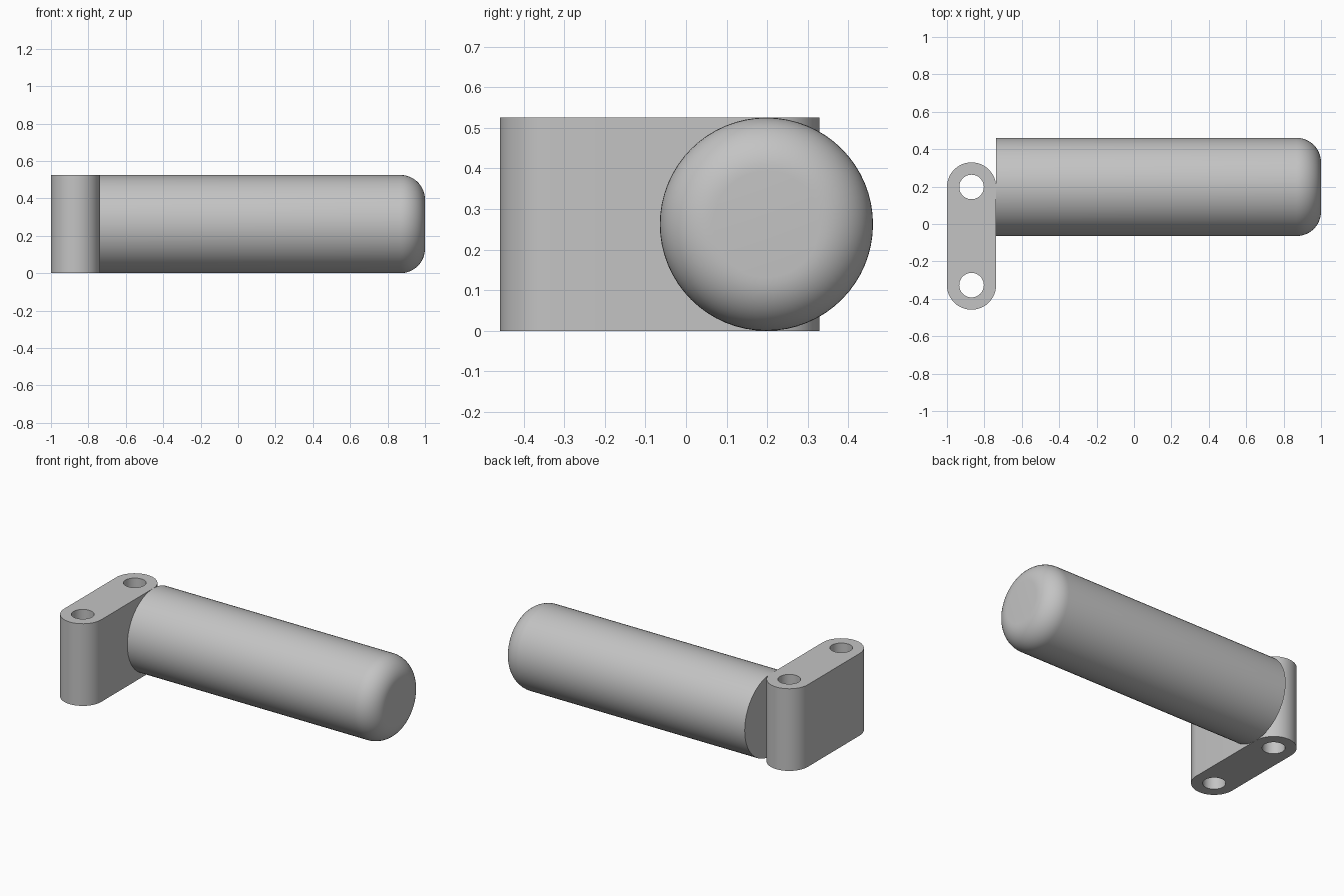
import bpy, bmesh, math
from mathutils import Vector, Matrix

cube = bpy.data.objects.get("Cube")
if cube:
    bpy.data.objects.remove(cube, do_unlink=True)

HEIGHT = 0.525
R = HEIGHT / 2               # handle radius
END_R = R / 2                # bracket end and handle fillet radius
HOLE_R = END_R / 2
PLATE_X = -1 + END_R
HOLES_Y = (-0.327, 0.198)
GRIP_Y = HOLES_Y[1]

grey = bpy.data.materials.new("light_grey")
grey.use_nodes = True
colour = (0.55, 0.55, 0.55, 1)
grey.diffuse_color = colour
grey.node_tree.nodes["Principled BSDF"].inputs["Base Color"].default_value = colour


def make_object(name, bm):
    bmesh.ops.recalc_face_normals(bm, faces=bm.faces[:])
    mesh = bpy.data.meshes.new(name)
    bm.to_mesh(mesh)
    bm.free()
    mesh.materials.append(grey)
    obj = bpy.data.objects.new(name, mesh)
    bpy.context.collection.objects.link(obj)
    return obj


def activate(obj):
    bpy.ops.object.select_all(action='DESELECT')
    obj.select_set(True)
    bpy.context.view_layer.objects.active = obj


def smooth(obj):
    activate(obj)
    bpy.ops.object.shade_smooth_by_angle(angle=math.radians(30))


# Bracket: a round-ended slab
bm = bmesh.new()
steps = 24
outline = []
for y, start in ((HOLES_Y[1], 0), (HOLES_Y[0], math.pi)):
    for i in range(steps + 1):
        a = start + math.pi * i / steps
        outline.append(bm.verts.new((PLATE_X + END_R * math.cos(a), y + END_R * math.sin(a), 0)))
base = bm.faces.new(outline)
top = bmesh.ops.extrude_face_region(bm, geom=[base])["geom"]
bmesh.ops.translate(bm, vec=(0, 0, HEIGHT), verts=[v for v in top if isinstance(v, bmesh.types.BMVert)])
bracket = make_object("bracket", bm)

# Two bolt holes through the bracket
bm = bmesh.new()
for y in HOLES_Y:
    bmesh.ops.create_cone(bm, cap_ends=True, segments=40, radius1=HOLE_R, radius2=HOLE_R,
                          depth=HEIGHT * 2, matrix=Matrix.Translation((PLATE_X, y, R)))
cutter = make_object("hole_cutter", bm)
cutter.hide_render = True
cut = bracket.modifiers.new("bolt_holes", 'BOOLEAN')
cut.operation = 'DIFFERENCE'
cut.solver = 'EXACT'
cut.object = cutter
activate(bracket)
bpy.ops.object.modifier_apply(modifier=cut.name)
bpy.data.objects.remove(cutter, do_unlink=True)
smooth(bracket)

# Handle: a turned bar with a rounded free end
bm = bmesh.new()
profile = [(PLATE_X + END_R, R)]
for i in range(13):
    a = math.pi / 2 * (1 - i / 12)
    profile.append((1 - END_R + END_R * math.cos(a), R - END_R + END_R * math.sin(a)))
verts = [bm.verts.new((x, GRIP_Y, R + r)) for x, r in profile]
edges = [bm.edges.new(pair) for pair in zip(verts, verts[1:])]
bmesh.ops.spin(bm, geom=verts + edges, cent=Vector((0, GRIP_Y, R)), axis=(1, 0, 0),
               angle=math.tau, steps=64)
bmesh.ops.remove_doubles(bm, verts=bm.verts[:], dist=0.0001)
bmesh.ops.holes_fill(bm, edges=[e for e in bm.edges if e.is_boundary], sides=0)
smooth(make_object("handle", bm))
